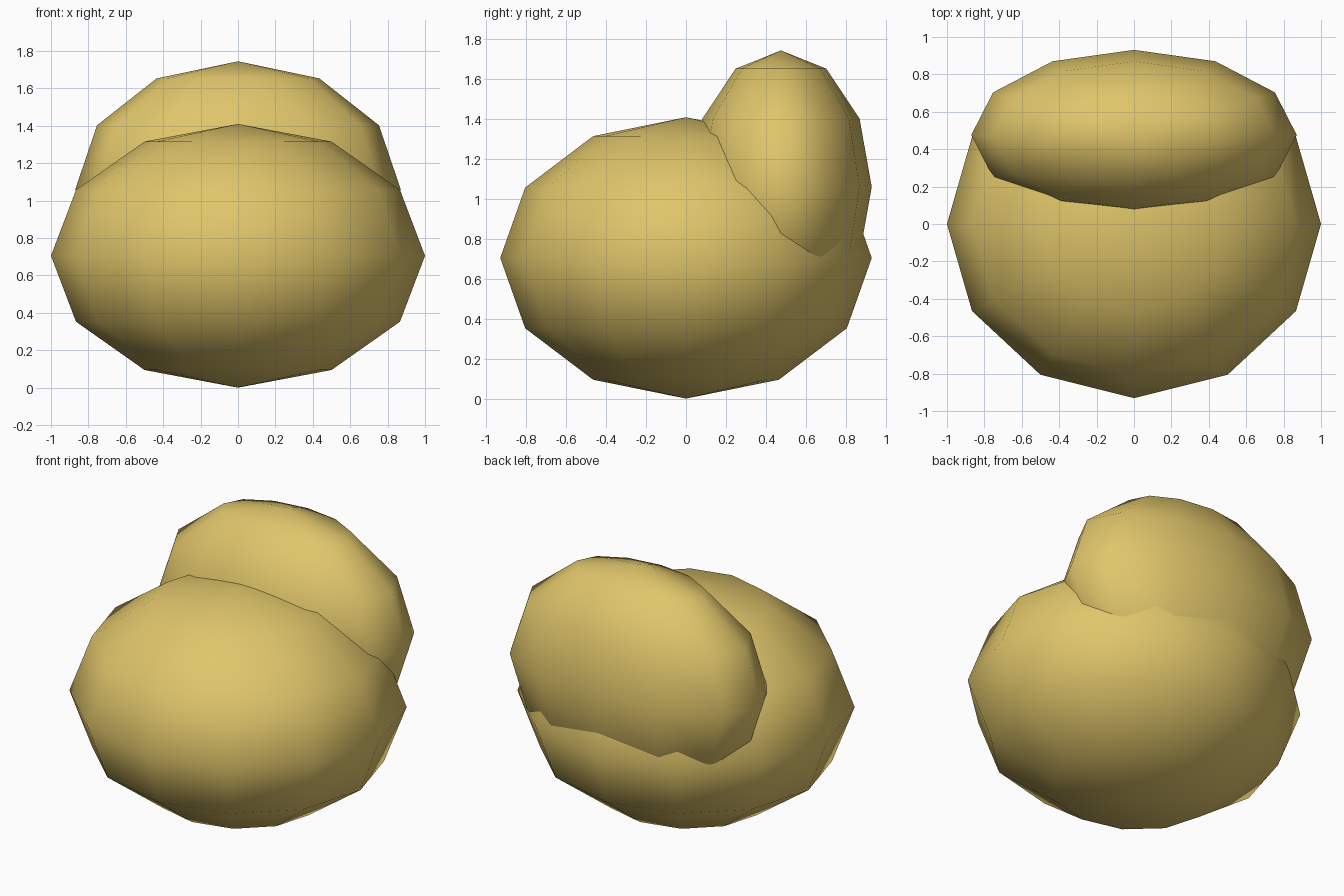
import bpy

if "Cube" in bpy.data.objects:
    bpy.data.objects.remove(bpy.data.objects["Cube"])

# One warm yellow fabric colour
fabric = bpy.data.materials.new("warm_yellow_fabric")
fabric.diffuse_color = (0.74, 0.56, 0.145, 1.0)
fabric.use_nodes = True
fabric.node_tree.nodes["Principled BSDF"].inputs["Base Color"].default_value = fabric.diffuse_color


def cushion(name, centre, radii):
    """Smooth-shaded low-poly ellipsoid: 12 sides, 6 bands."""
    bpy.ops.mesh.primitive_uv_sphere_add(segments=12, ring_count=6, radius=1)
    ob = bpy.context.object
    ob.name = ob.data.name = name
    ob.location = centre
    ob.scale = radii
    bpy.ops.object.transform_apply(location=True, rotation=False, scale=True)
    bpy.ops.object.shade_smooth()
    ob.data.materials.append(fabric)
    return ob


# Large rounded seat of the beanbag
cushion("seat", (0, 0, 0.705), (1.0, 0.931, 0.705))
# Flatter backrest sunk into the rear of the seat
cushion("backrest", (0, 0.476, 1.061), (0.87, 0.455, 0.684))
